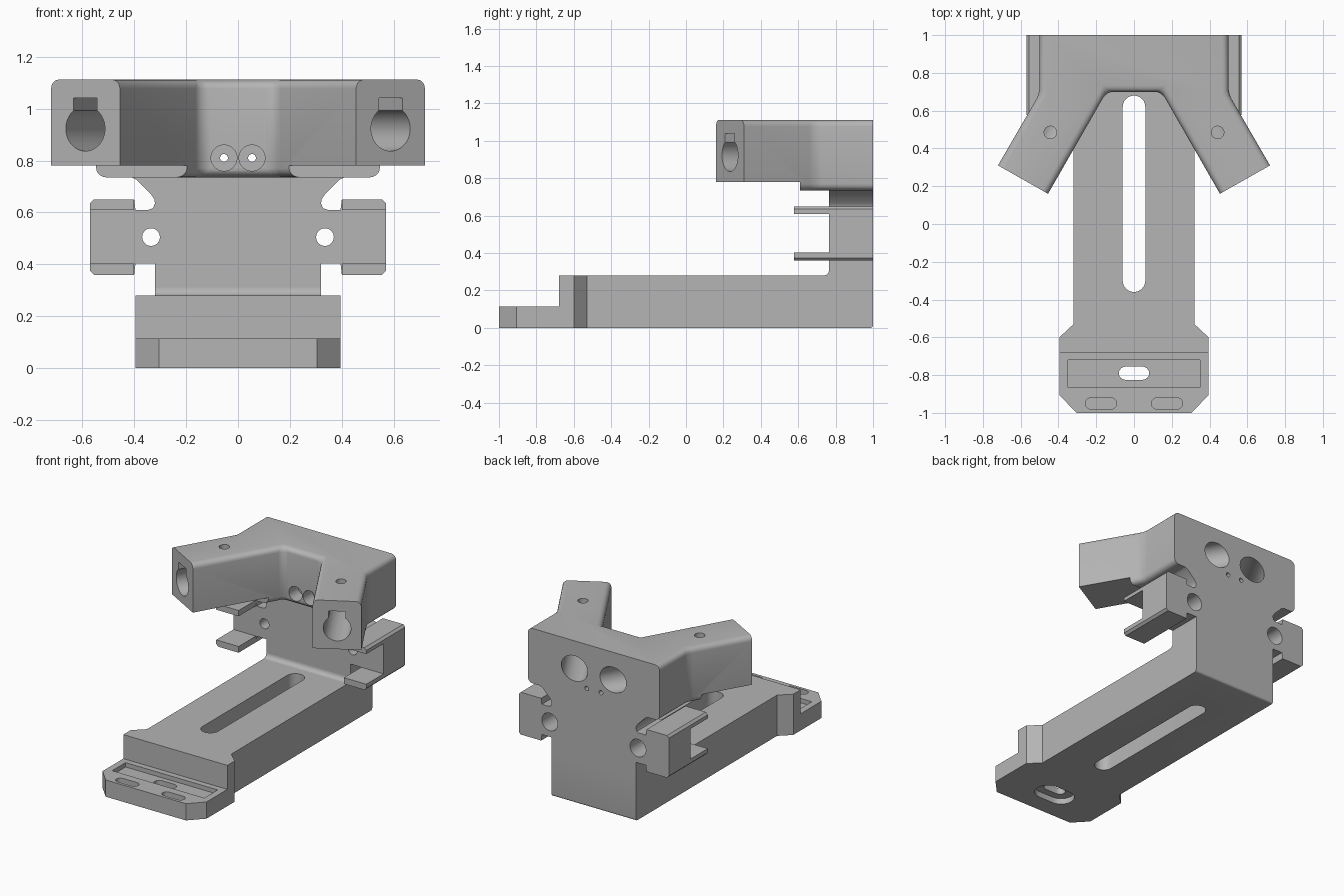
import bpy, bmesh
from math import radians, cos, sin, pi

if "Cube" in bpy.data.objects:
    bpy.data.objects.remove(bpy.data.objects["Cube"], do_unlink=True)

grey = bpy.data.materials.new("light_grey_plastic")
grey.use_nodes = True
grey.diffuse_color = (0.46, 0.46, 0.46, 1)
grey.node_tree.nodes["Principled BSDF"].inputs["Base Color"].default_value = grey.diffuse_color


def prism(name, points, lo, hi, axis="z", bevel_rule=None, radius=0.0):
    """Extrude a flat outline between lo and hi along an axis."""
    place = {"z": lambda a, b, c: (a, b, c),
             "y": lambda a, b, c: (a, c, b),
             "x": lambda a, b, c: (c, a, b)}[axis]
    bm = bmesh.new()
    rings = [[bm.verts.new(place(a, b, c)) for a, b in points] for c in (lo, hi)]
    bm.faces.new(rings[0])
    bm.faces.new(rings[1])
    n = len(points)
    for i in range(n):
        j = (i + 1) % n
        bm.faces.new((rings[0][i], rings[0][j], rings[1][j], rings[1][i]))
    bmesh.ops.recalc_face_normals(bm, faces=bm.faces)
    if bevel_rule:
        bmesh.ops.bevel(bm, geom=[e for e in bm.edges if bevel_rule(e)], offset=radius,
                        segments=5, profile=0.5, affect="EDGES")
    mesh = bpy.data.meshes.new(name)
    bm.to_mesh(mesh)
    bm.free()
    mesh.materials.append(grey)
    obj = bpy.data.objects.new(name, mesh)
    bpy.context.collection.objects.link(obj)
    return obj


def box(name, x, y, z):
    return prism(name, [(x[0], y[0]), (x[1], y[0]), (x[1], y[1]), (x[0], y[1])], z[0], z[1])


def mirrored(half):
    return half + [(-a, b) for a, b in reversed(half)]


def stadium(cx, cy, half, r, along="x"):
    """Slot outline with round ends."""
    pts = []
    for end, start in ((1, -pi / 2), (-1, pi / 2)):
        for k in range(13):
            t = start + pi * k / 12
            pts.append((end * (half - r) + r * cos(t), r * sin(t)))
    if along == "y":
        pts = [(-b, a) for a, b in pts]
    return [(cx + a, cy + b) for a, b in pts]


def cylinder(x, y, z, r, length, turn=None):
    """Upright cylinder, or a level one turned about z."""
    rot = (0, 0, 0) if turn is None else (radians(90), 0, turn)
    bpy.ops.mesh.primitive_cylinder_add(vertices=48, radius=r, depth=length,
                                        location=(x, y, z), rotation=rot)
    return bpy.context.object


def cut(target, *cutters):
    for cutter in cutters:
        cutter.hide_render = True
        mod = target.modifiers.new("cut", "BOOLEAN")
        mod.operation, mod.solver, mod.object = "DIFFERENCE", "EXACT", cutter
        bpy.context.view_layer.objects.active = target
        bpy.ops.object.modifier_apply(modifier=mod.name)
        bpy.data.objects.remove(cutter, do_unlink=True)


# Base arm with stepped foot
base = prism("base_arm", mirrored([(0.305, -1), (0.395, -0.905), (0.395, -0.6),
                                   (0.32, -0.53), (0.32, 1)]), 0, 0.28,
             bevel_rule=lambda e: all(v.co.y > 0.99 and v.co.z < 0.01 for v in e.verts),
             radius=0.015)
cut(base,
    box("step", (-1, 1), (-1.2, -0.68), (0.115, 0.5)),
    prism("long_slot", stadium(0, 0.16, 0.52, 0.06, "y"), -0.1, 0.5),
    box("recess", (-0.35, 0.35), (-0.865, -0.72), (0.085, 0.2)),
    prism("foot_slot", stadium(0, -0.79, 0.08, 0.035), -0.1, 0.2),
    prism("foot_counterbore", stadium(0, -0.79, 0.14, 0.085), -0.1, 0.04))
for s in (1, -1):
    cut(base, prism("foot_pocket", stadium(s * 0.175, -0.95, 0.083, 0.03), 0.075, 0.2))

# Fillet where the upright meets the base
fillet = [(0.765, 0.28)] + [(0.735 + 0.03 * sin(t * pi / 12), 0.31 - 0.03 * cos(t * pi / 12))
                            for t in range(7)]
prism("base_fillet", fillet, -0.32, 0.32, "x")

# Upright plate with side tabs
plate = prism("upright_plate", mirrored([
    (0.32, 0.28), (0.32, 0.403), (0.395, 0.403), (0.4, 0.36), (0.555, 0.36), (0.57, 0.375),
    (0.57, 0.635), (0.555, 0.65), (0.4, 0.65), (0.395, 0.61), (0.345, 0.61), (0.327, 0.617),
    (0.32, 0.635), (0.322, 0.65), (0.333, 0.667), (0.39, 0.725), (0.41, 0.735)]),
    0.765, 1, "y")
for s in (1, -1):
    cut(plate, cylinder(s * 0.335, 0.9, 0.505, 0.034, 0.6, 0),
        cylinder(s * 0.335, 1.0, 0.505, 0.06, 0.3, 0))

# Thin flanges reaching forward from the tabs
for side, s in (("left", 1), ("right", -1)):
    for level, low, high in (("lower", 0.36, 0.403), ("upper", 0.61, 0.65)):
        outer = low if level == "lower" else high
        inner = high if level == "lower" else low
        nudge = 0.015 if level == "lower" else -0.015
        prism(f"{side}_{level}_flange",
              [(s * 0.4, inner), (s * 0.57, inner), (s * 0.57, outer + nudge),
               (s * 0.555, outer), (s * 0.4, outer)], 0.578, 0.765, "y")

# Forked head with two splayed arms
head = prism("forked_head", mirrored([(0.145, 0.7), (0.455, 0.16), (0.72, 0.31),
                                      (0.5, 0.69), (0.5, 1)]), 0.735, 1.112,
             bevel_rule=lambda e: max(v.co.y for v in e.verts) > 0.5
             and min(v.co.y for v in e.verts) < 0.99, radius=0.035)
cut(head, box("arm_underside", (-1, 1), (0, 0.61), (0.5, 0.78)))
for s in (1, -1):
    turn = s * radians(30)
    # Angled through bore
    cut(head, cylinder(s * 0.367, 0.618, 0.923, 0.0866, 1.3, turn))
    # Key slot above the bore
    slot = box("key_slot", (-0.052, 0.052), (-0.1, 0.34), (0.925, 1.04))
    slot.location = (s * 0.5875, 0.235, 0)
    slot.rotation_euler.z = turn
    bpy.context.view_layer.update()
    cut(head, slot)
    # Clamp screw hole and central screw recess
    cut(head, cylinder(s * 0.443, 0.485, 1.05, 0.033, 0.22),
        cylinder(s * 0.054, 0.7, 0.81, 0.05, 0.2, 0),
        cylinder(s * 0.054, 0.9, 0.81, 0.015, 0.6, 0))

# Smooth curved surfaces, keep hard edges
bpy.ops.object.select_all(action="DESELECT")
for obj in (base, plate, head, bpy.data.objects["base_fillet"]):
    obj.select_set(True)
bpy.context.view_layer.objects.active = base
bpy.ops.object.shade_smooth_by_angle(angle=radians(30))
